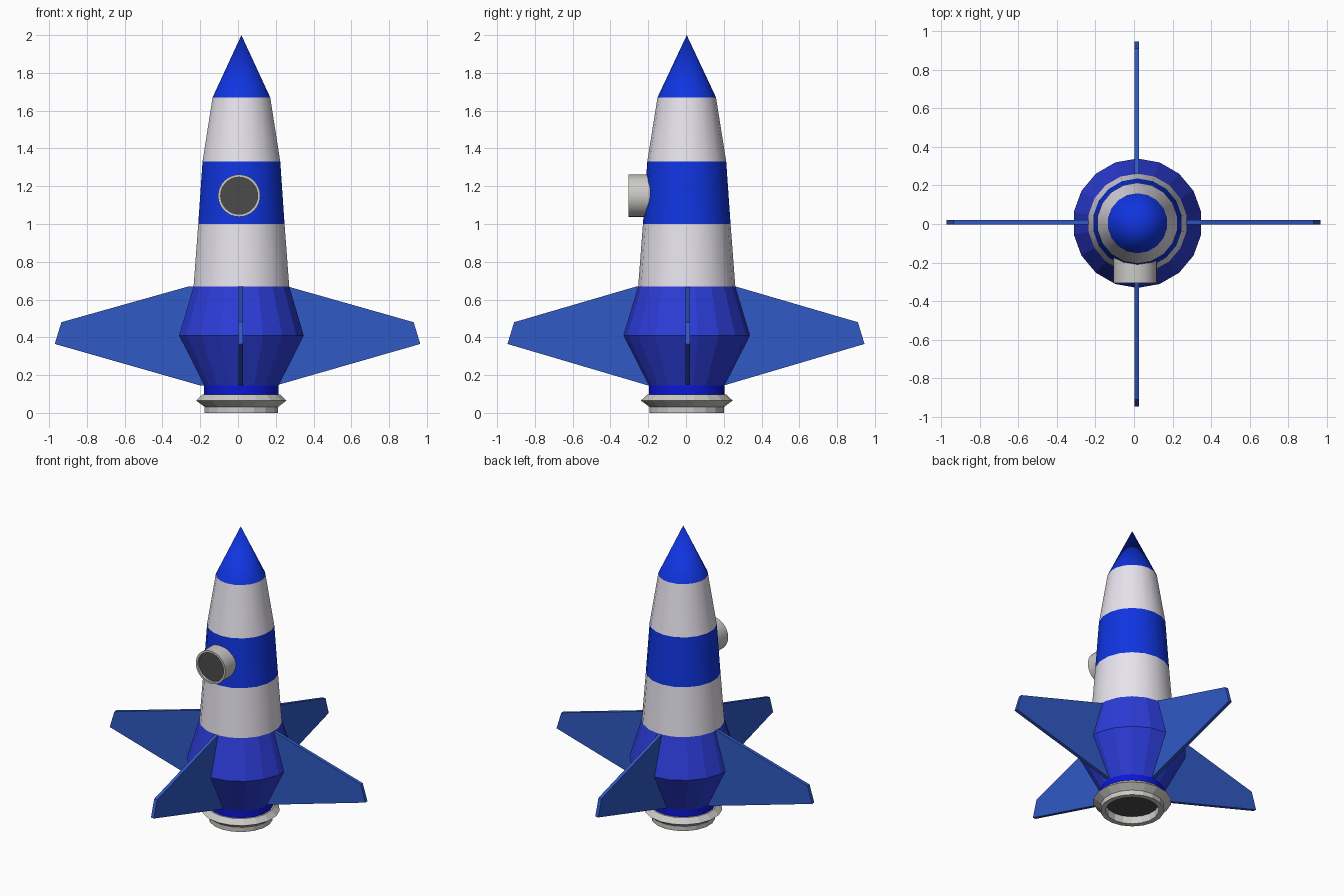
import bpy, math
from mathutils import Matrix

if "Cube" in bpy.data.objects:
    bpy.data.objects.remove(bpy.data.objects["Cube"])

CX, CY, SIDES = 0.018, 0.004, 18


def material(name, rgb):
    m = bpy.data.materials.new(name)
    m.diffuse_color = (*rgb, 1)
    m.use_nodes = True
    m.node_tree.nodes["Principled BSDF"].inputs["Base Color"].default_value = m.diffuse_color
    return m


blue = material("blue", (0.005, 0.035, 0.75))
hull_blue = material("hull blue", (0.025, 0.045, 0.68))
ring_blue = material("ring blue", (0.003, 0.008, 0.68))
fin_blue = material("fin blue", (0.03, 0.1, 0.56))
white = material("white", (0.8, 0.77, 0.85))
grey = material("grey", (0.6, 0.59, 0.57))
dark = material("dark", (0.07, 0.07, 0.07))


def mesh_object(name, verts, faces, mat):
    me = bpy.data.meshes.new(name)
    me.from_pydata(verts, [], faces)
    me.materials.append(mat)
    ob = bpy.data.objects.new(name, me)
    bpy.context.collection.objects.link(ob)
    return ob


def lathe(name, profile, mat, n=SIDES, smooth=None, matrix=None):
    """Spin (radius, height) points around z; the profile runs upwards on the outside."""
    verts, faces, rings = [], [], []
    for r, z in profile:
        ring = []
        count = n if r > 0 else 1
        for i in range(count):
            a = math.pi / 2 + 2 * math.pi * i / n
            ring.append(len(verts))
            verts.append((r * math.cos(a), r * math.sin(a), z))
        rings.append(ring)
    for a, b in zip(rings, rings[1:]):
        for i in range(n):
            j = (i + 1) % n
            f = [a[i % len(a)], a[j % len(a)], b[j % len(b)], b[i % len(b)]]
            faces.append(list(dict.fromkeys(f)))
    ob = mesh_object(name, verts, faces, mat)
    ob.data.transform(matrix or Matrix.Translation((CX, CY, 0)))
    if smooth:
        bpy.ops.object.select_all(action='DESELECT')
        ob.select_set(True)
        bpy.context.view_layer.objects.active = ob
        bpy.ops.object.shade_smooth_by_angle(angle=math.radians(smooth))
    return ob


# Stacked body sections and nose
lathe("lower_hull", [(0.2, 0.145), (0.335, 0.41), (0.257, 0.67)], hull_blue)
lathe("lower_white_band", [(0.257, 0.67), (0.232, 1.0)], white, smooth=30)
lathe("middle_blue_band", [(0.232, 1.0), (0.209, 1.33)], blue, smooth=30)
lathe("upper_white_band", [(0.209, 1.33), (0.155, 1.67)], white, smooth=30)
lathe("nose_cone", [(0.155, 1.67), (0, 2.0)], blue, smooth=30)

# Engine collar and hollow nozzle
lathe("engine_collar", [(0.2, 0.09), (0.2, 0.145)], ring_blue, smooth=30)
lathe("nozzle", [(0.165, 0.06), (0.165, 0.0), (0.198, 0.0), (0.198, 0.032),
                 (0.243, 0.065), (0.21, 0.097), (0.19, 0.097)], grey)
lathe("nozzle_inside", [(0, 0.05), (0.166, 0.05)][::-1], dark)
bpy.data.objects["nozzle_inside"].data.flip_normals()

# Porthole tube on the front, with recessed glass
front = Matrix.Translation((0.006, 0, 1.15)) @ Matrix.Rotation(math.pi / 2, 4, 'X')
lathe("porthole_frame", [(0.112, 0.17), (0.112, 0.305), (0.098, 0.305), (0.098, 0.285)],
      grey, 32, 30, front)
lathe("porthole_glass", [(0.1, 0.29), (0, 0.29)], dark, 32, None, front)

# Four swept fins
outline = [(0.15, 0.145), (0.2, 0.145), (0.955, 0.365), (0.92, 0.48), (0.26, 0.67), (0.15, 0.67)]
for k, (name, reach) in enumerate([("right_fin", 0.01), ("back_fin", -0.01),
                                   ("left_fin", 0.015), ("front_fin", -0.01)]):
    t, n = 0.0115, len(outline)
    pts = [(x + (reach if x > 0.5 else 0), s, z) for s in (-t, t) for x, z in outline]
    faces = [list(range(n)), list(range(2 * n - 1, n - 1, -1))]
    faces += [[(i + 1) % n, i, i + n, (i + 1) % n + n] for i in range(n)]
    fin = mesh_object(name, pts, faces, fin_blue)
    offset = (0.014, 0, 0) if k % 2 else (0, 0.01, 0)
    fin.data.transform(Matrix.Translation(offset) @ Matrix.Rotation(k * math.pi / 2, 4, 'Z'))
